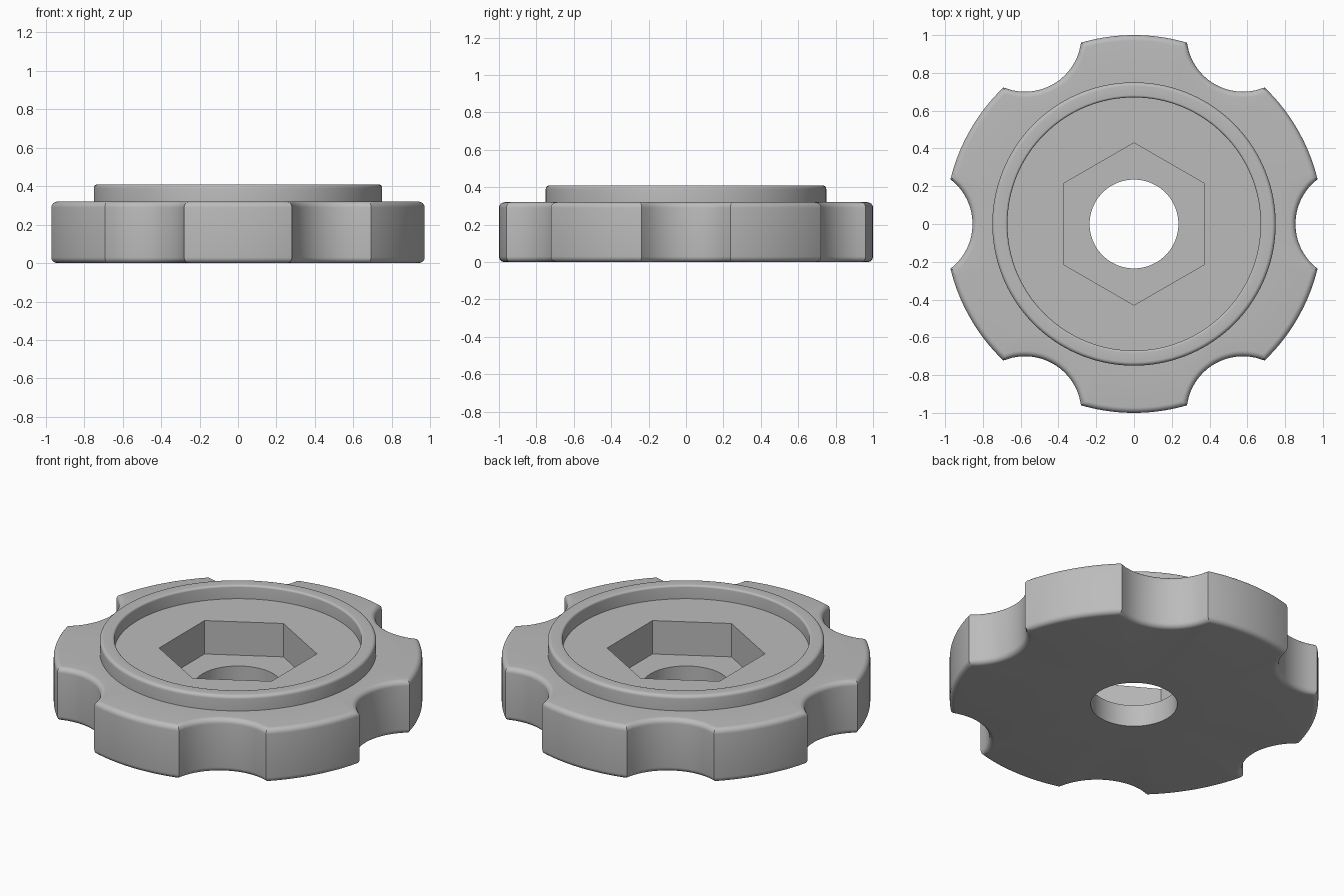
import bpy, bmesh, math
from math import sin, cos, acos, sqrt, pi

cube = bpy.data.objects.get("Cube")
if cube:
    bpy.data.objects.remove(cube, do_unlink=True)

LOBES, STEPS = 6, 20
SECTOR = 2 * pi / LOBES
NOTCH_CENTRE, NOTCH_RADIUS = 1.155, 0.3


def notch_half_angle(inset):
    """Angle at which the inset rim meets the inset finger notch."""
    outer, notch = 1 - inset, NOTCH_RADIUS + inset
    return acos((NOTCH_CENTRE**2 + outer**2 - notch**2) / (2 * NOTCH_CENTRE * outer))


def angles(inset=0):
    """Local angles of one sector: across the notch, then along the lobe."""
    a = notch_half_angle(inset)
    notch = [-a + 2 * a * i / STEPS for i in range(STEPS)]
    lobe = [a + (SECTOR - 2 * a) * i / STEPS for i in range(STEPS)]
    return notch + lobe


def ring(radius, z, inset=0):
    """Points of a closed ring whose radius depends on the local angle."""
    return [(radius(t) * cos(t + k * SECTOR), radius(t) * sin(t + k * SECTOR), z)
            for k in range(LOBES) for t in angles(inset)]


def circle(r, z):
    return ring(lambda t: r, z)


def hexagon(flat, z):
    return ring(lambda t: flat / cos((t + SECTOR / 2) % SECTOR - SECTOR / 2), z)


def lobed(inset, z):
    a = notch_half_angle(inset)

    def radius(t):
        if abs(t) < a:
            return NOTCH_CENTRE * cos(t) - sqrt((NOTCH_RADIUS + inset)**2 - (NOTCH_CENTRE * sin(t))**2)
        return 1 - inset
    return ring(radius, z, inset)


def fillet(size, count=6):
    """(inset, drop) pairs of a quarter round, from the side to the flat."""
    return [(size * (1 - cos(q)), size * (1 - sin(q)))
            for q in (i * pi / 2 / count for i in range(count + 1))]


# Sections from the bore, under the knob, up the grip, over the rim, into the socket
BODY_TOP, RIM_TOP, FLOOR, SOCKET = 0.32, 0.41, 0.33, 0.13
body_round, rim_round = fillet(0.03), fillet(0.02)
rings = [circle(0.235, 0)]
rings += [lobed(i, d) for i, d in reversed(body_round)]
rings += [lobed(i, BODY_TOP - d) for i, d in body_round]
rings += [circle(0.75, BODY_TOP)]
rings += [circle(0.75 - i, RIM_TOP - d) for i, d in rim_round]
rings += [circle(0.67 + i, RIM_TOP - d) for i, d in reversed(fillet(0.012))]
rings += [circle(0.67, FLOOR), hexagon(0.372, FLOOR), hexagon(0.372, SOCKET),
          circle(0.235, SOCKET)]

# Loft the sections into one closed solid
bm = bmesh.new()
loops = [[bm.verts.new(p) for p in r] for r in rings]
for low, high in zip(loops, loops[1:] + loops[:1]):
    for i in range(len(low)):
        j = (i + 1) % len(low)
        bm.faces.new((low[i], low[j], high[j], high[i]))
bmesh.ops.recalc_face_normals(bm, faces=bm.faces)
mesh = bpy.data.meshes.new("hand_knob")
bm.to_mesh(mesh)
bm.free()
knob = bpy.data.objects.new("hand_knob", mesh)
bpy.context.collection.objects.link(knob)

# Plain grey finish
grey = bpy.data.materials.new("light grey")
grey.use_nodes = True
colour = (0.5, 0.5, 0.5, 1)
grey.diffuse_color = colour
grey.node_tree.nodes["Principled BSDF"].inputs["Base Color"].default_value = colour
mesh.materials.append(grey)

bpy.ops.object.select_all(action="DESELECT")
knob.select_set(True)
bpy.context.view_layer.objects.active = knob
bpy.ops.object.shade_smooth_by_angle(angle=math.radians(25))
